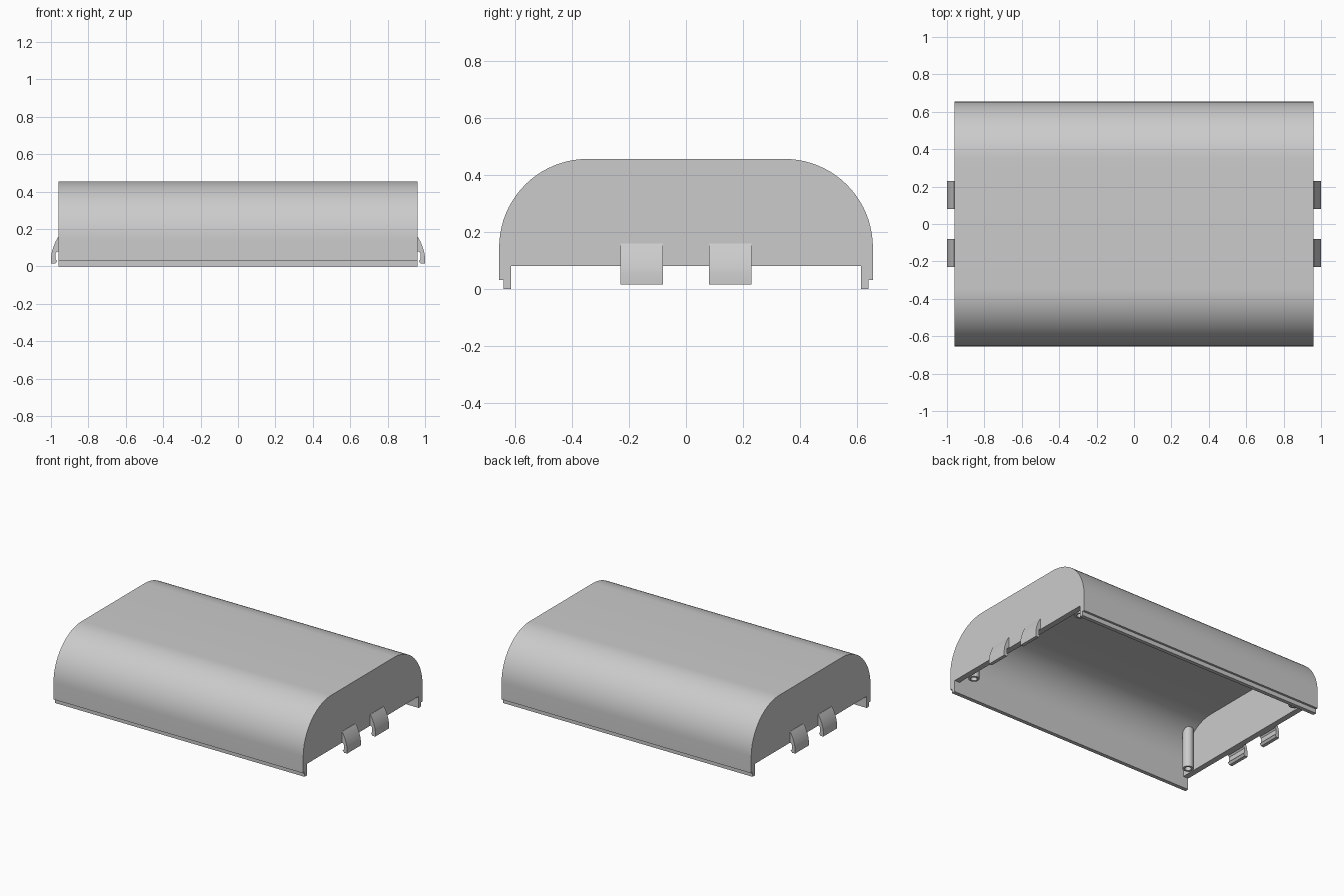
import bpy
import bmesh
import math
from mathutils import Matrix, Vector

cube = bpy.data.objects.get("Cube")
if cube:
    bpy.data.objects.remove(cube, do_unlink=True)

GREY = (0.6, 0.6, 0.6, 1.0)
grey = bpy.data.materials.new("plain grey plastic")
grey.use_nodes = True
grey.diffuse_color = GREY
grey.node_tree.nodes["Principled BSDF"].inputs["Base Color"].default_value = GREY

HALF_X = 0.96            # half length of the shell
OUTER_Y, TOP = 0.655, 0.455
RADIUS = 0.31            # rounding of the long edges
WALL = 0.042
RIM = 0.08               # lower edge of the end walls


def finish(name, bm):
    bmesh.ops.recalc_face_normals(bm, faces=bm.faces)
    mesh = bpy.data.meshes.new(name)
    bm.to_mesh(mesh)
    bm.free()
    mesh.materials.append(grey)
    obj = bpy.data.objects.new(name, mesh)
    bpy.context.collection.objects.link(obj)
    bpy.ops.object.select_all(action="DESELECT")
    obj.select_set(True)
    bpy.context.view_layer.objects.active = obj
    bpy.ops.object.shade_smooth_by_angle(angle=math.radians(30))
    return obj


def prism(name, points, offset):
    """Extrude a closed outline of 3D points along a vector."""
    bm = bmesh.new()
    face = bm.faces.new([bm.verts.new(p) for p in points])
    out = bmesh.ops.extrude_face_region(bm, geom=[face])
    moved = [v for v in out["geom"] if isinstance(v, bmesh.types.BMVert)]
    bmesh.ops.translate(bm, verts=moved, vec=Vector(offset))
    return finish(name, bm)


def arch(inset, steps=20):
    """Rounded upper outline in (y, z), from the back side to the front side."""
    r = RADIUS - inset
    cy, cz = OUTER_Y - RADIUS, TOP - RADIUS
    half = []
    for i in range(steps + 1):
        a = math.pi / 2 * i / steps
        half.append((cy + r * math.cos(a), cz + r * math.sin(a)))
    return half + [(-y, z) for y, z in reversed(half)]


# Arched shell with a stepped lip along both long lower edges
inner_y = OUTER_Y - WALL
step = [(inner_y, 0), (0.64, 0), (0.64, 0.03), (OUTER_Y, 0.03)]
outline = step + arch(0) + [(-y, z) for y, z in reversed(step)]
outline += list(reversed(arch(WALL)))
prism("arched_shell", [(-HALF_X, y, z) for y, z in outline], (2 * HALF_X, 0, 0))

# Parts at the two ends
clip = [(0.95, 0.16), (0.962, 0.158), (0.975, 0.134), (0.987, 0.105),
        (0.996, 0.075), (1.0, 0.05), (1.0, 0.015), (0.977, 0.015),
        (0.966, 0.03), (0.976, 0.037), (0.976, 0.07), (0.968, RIM), (0.95, RIM)]
for side, s in (("left", 1), ("right", -1)):
    # End wall filling the arch
    wall = [(inner_y, RIM)] + arch(WALL) + [(-inner_y, RIM)]
    prism(side + "_end_wall", [(s * HALF_X, y, z) for y, z in wall], (-s * 0.04, 0, 0))

    for place, t in (("front", -1), ("back", 1)):
        # Snap clip with an inward barb
        prism(f"{side}_{place}_clip",
              [(s * x, t * 0.08, z) for x, z in clip], (0, t * 0.15, 0))

        # Hollow screw post in the corner
        bm = bmesh.new()
        tube = [(0, 0.3), (0.021, 0.3), (0.021, RIM), (0.035, RIM), (0.035, 0.367), (0, 0.367)]
        verts = [bm.verts.new((r, 0, z)) for r, z in tube]
        edges = [bm.edges.new(pair) for pair in zip(verts, verts[1:])]
        bmesh.ops.spin(bm, geom=verts + edges, cent=(0, 0, 0), axis=(0, 0, 1),
                       angle=math.tau, steps=24, use_duplicate=False)
        bmesh.ops.remove_doubles(bm, verts=bm.verts, dist=0.0005)
        bm.transform(Matrix.Translation((s * 0.88, t * 0.52, 0)))
        finish(f"{side}_{place}_post", bm)
